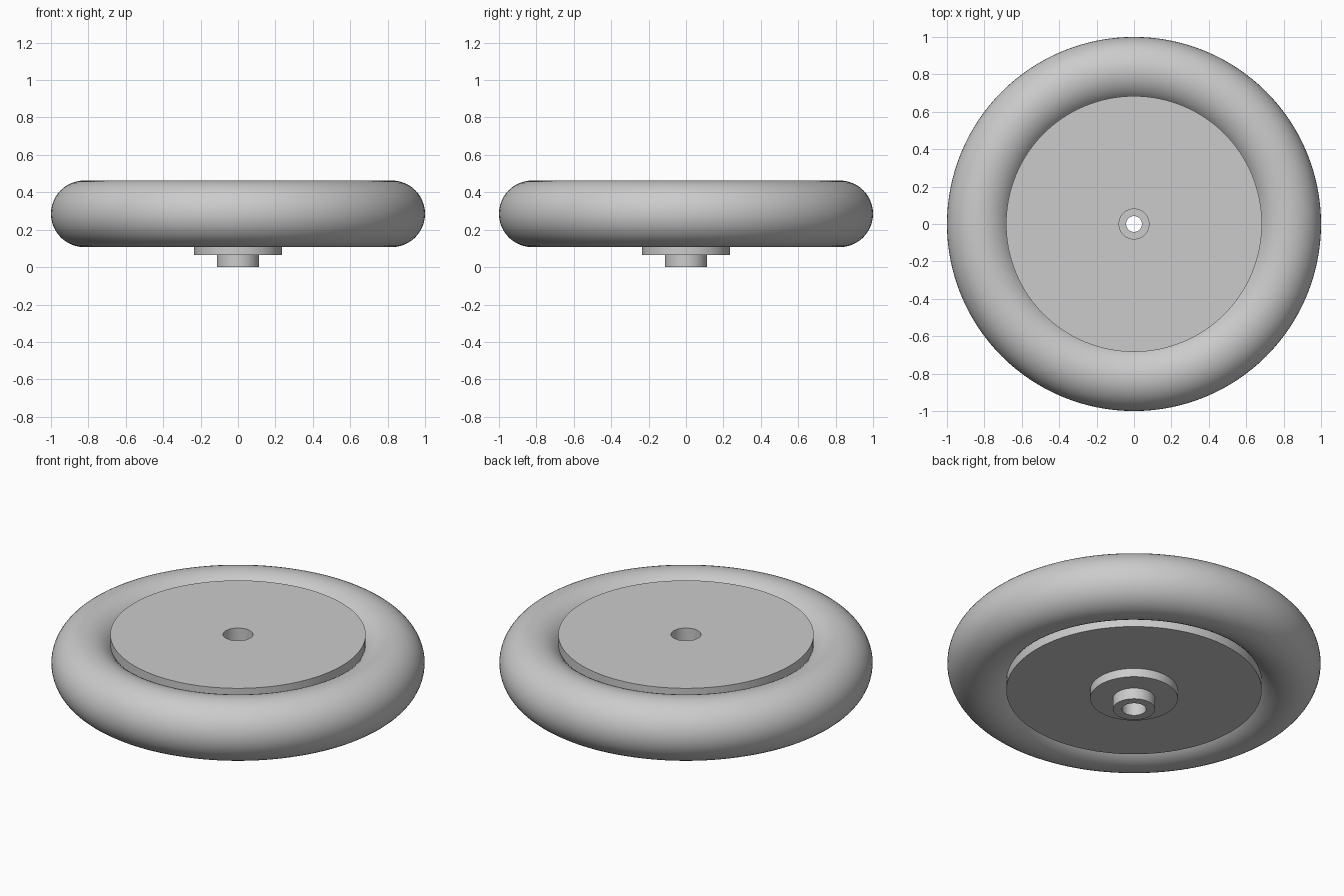
import bpy
import bmesh
import math

cube = bpy.data.objects.get("Cube")
if cube:
    bpy.data.objects.remove(cube, do_unlink=True)

SEGMENTS = 128

grey = bpy.data.materials.new("plain grey")
grey.use_nodes = True
grey.diffuse_color = (0.6, 0.6, 0.6, 1)
grey.node_tree.nodes["Principled BSDF"].inputs["Base Color"].default_value = (0.6, 0.6, 0.6, 1)


def finish(obj, name):
    """Name, colour and smooth a part."""
    obj.name = obj.data.name = name
    obj.data.materials.append(grey)
    bpy.ops.object.select_all(action="DESELECT")
    obj.select_set(True)
    bpy.context.view_layer.objects.active = obj
    bpy.ops.object.shade_smooth_by_angle(angle=math.radians(30))


def lathe(name, profile):
    """Turn a closed (radius, height) profile around the z axis."""
    bm = bmesh.new()
    verts = [bm.verts.new((r, 0, z)) for r, z in profile]
    edges = [bm.edges.new((v, verts[i - 1])) for i, v in enumerate(verts)]
    bmesh.ops.spin(bm, geom=verts + edges, cent=(0, 0, 0), axis=(0, 0, 1),
                   angle=math.tau, steps=SEGMENTS, use_merge=True)
    bmesh.ops.remove_doubles(bm, verts=bm.verts, dist=0.0001)
    bmesh.ops.recalc_face_normals(bm, faces=bm.faces)
    mesh = bpy.data.meshes.new(name)
    bm.to_mesh(mesh)
    bm.free()
    obj = bpy.data.objects.new(name, mesh)
    bpy.context.collection.objects.link(obj)
    finish(obj, name)


# Round tyre
bpy.ops.mesh.primitive_torus_add(major_radius=0.822, minor_radius=0.178,
                                 major_segments=SEGMENTS, minor_segments=48,
                                 location=(0, 0, 0.285))
finish(bpy.context.object, "tyre")

# Wheel disc with stepped hub below and a stepped axle bore
lathe("wheel_disc_and_hub", [
    (0.08, 0.453), (0.684, 0.453),              # top face
    (0.684, 0.117), (0.235, 0.117),             # rim and underside
    (0.235, 0.066), (0.113, 0.066),             # hub flange
    (0.113, 0), (0.065, 0),                     # axle collar
    (0.065, 0.12), (0.042, 0.12),               # lower bore
    (0.042, 0.28), (0.08, 0.28),                # narrow neck
])
